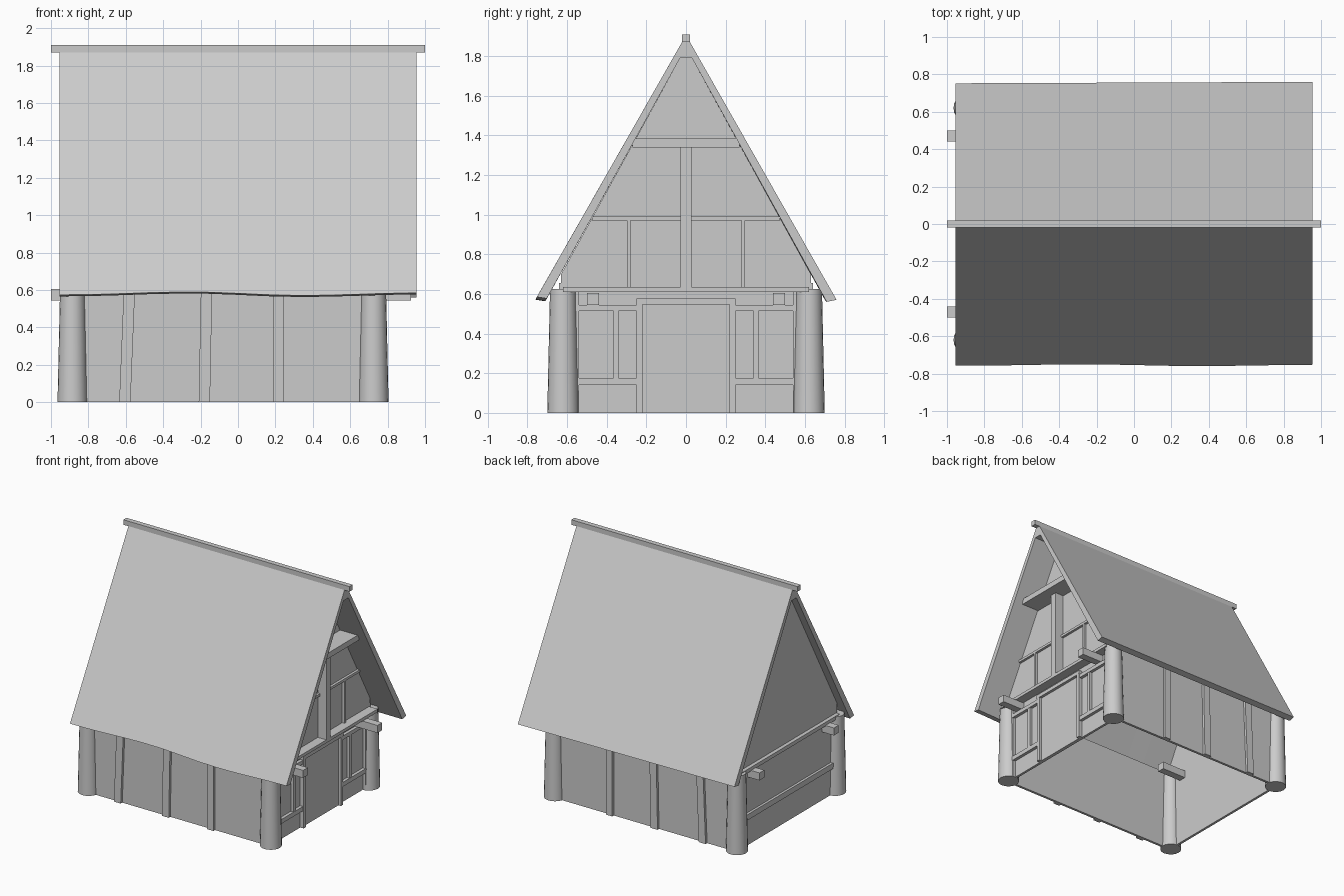
import bpy, bmesh, math

if "Cube" in bpy.data.objects:
    bpy.data.objects.remove(bpy.data.objects["Cube"])


def add_mesh(name, bm):
    bmesh.ops.recalc_face_normals(bm, faces=bm.faces)
    me = bpy.data.meshes.new(name)
    bm.to_mesh(me)
    bm.free()
    ob = bpy.data.objects.new(name, me)
    bpy.context.collection.objects.link(ob)
    return ob


def loft(name, rings):
    """Closed solid through a list of equal-length vertex rings."""
    bm = bmesh.new()
    rows = [[bm.verts.new(p) for p in r] for r in rings]
    n = len(rows[0])
    for a, b in zip(rows, rows[1:]):
        for i in range(n):
            j = (i + 1) % n
            bm.faces.new((a[i], a[j], b[j], b[i]))
    bm.faces.new(rows[0])
    bm.faces.new(rows[-1])
    return add_mesh(name, bm)


def box(name, x, y, z, lean=0.0):
    """Box from min/max pairs; lean shifts the top along x."""
    rings = []
    for zz, d in ((z[0], 0), (z[1], lean)):
        rings.append([(x[0] + d, y[0], zz), (x[1] + d, y[0], zz),
                      (x[1] + d, y[1], zz), (x[0] + d, y[1], zz)])
    return loft(name, rings)


def pair(name, x, y, z, lean=0.0):
    """Two boxes mirrored across y = 0."""
    box(name + "_left", x, (-y[1], -y[0]), z, lean)
    box(name + "_right", x, y, z, lean)


# thatched roof: one chevron section swept along x with a gently wavy eave
rings = []
for i in range(13):
    x = -0.955 + 1.91 * i / 12
    w = 0.011 * math.sin(-4.6 * x + 0.2) * (1 - 0.5 * abs(x))
    v = 0.008 * (1 - x) * 0.5
    rings.append([(x, -0.755 + w * .5, 0.58 + w), (x, -0.012, 1.885), (x, 0.012, 1.885),
                  (x, 0.76 - v, 0.57 + v), (x, 0.71 - v, 0.56 + v),
                  (x, 0.03, 1.79), (x, -0.03, 1.79), (x, -0.705 + w * .5, 0.572 + w)])
loft("roof", rings)
box("ridge_beam", (-1.0, 1.0), (-0.02, 0.02), (1.87, 1.91))

# round tapered corner posts
for xn, px in (("back", -0.885), ("front", 0.725)):
    for yn, py in (("left", -0.62), ("right", 0.62)):
        rings = []
        for z, r in ((0, 0.08), (0.625, 0.066)):
            rings.append([(px + r * math.cos(a), py + r * math.sin(a), z)
                          for a in [k * math.tau / 20 for k in range(20)]])
        ob = loft(f"{xn}_{yn}_post", rings)
        bpy.context.view_layer.objects.active = ob
        ob.select_set(True)
        bpy.ops.object.shade_smooth_by_angle(angle=math.radians(35))
        ob.select_set(False)

# long walls with three battens each
pair("side_wall", (-0.885, 0.725), (0.62, 0.64), (0, 0.655))
for i, (a, b, lean) in enumerate(((-0.635, -0.575, 0.025), (-0.21, -0.15, 0.012),
                                  (0.19, 0.245, 0.0))):
    pair(f"side_batten_{i}", (a, b), (0.635, 0.66), (0, 0.62), lean)

# gable walls
gable = [(-0.63, 0), (0.63, 0), (0.63, 0.7), (0.03, 1.79), (-0.03, 1.79), (-0.63, 0.7)]
for name, x0, x1 in (("front_gable_wall", 0.705, 0.725), ("back_gable_wall", -0.895, -0.875)):
    loft(name, [[(x, y, z) for y, z in gable] for x in (x0, x1)])

# beam stubs poking through both gables
pair("front_beam_end", (0.60, 0.925), (0.44, 0.50), (0.545, 0.605))
pair("back_beam_end", (-1.0, -0.66), (0.44, 0.50), (0.545, 0.605))

# back gable rails
box("back_plate", (-0.925, -0.885), (-0.62, 0.62), (0.60, 0.63))
box("back_rail", (-0.915, -0.885), (-0.58, 0.58), (0.215, 0.26))

# front gable timber frame
box("front_plate", (0.715, 0.80), (-0.62, 0.62), (0.61, 0.635))
box("collar_beam", (0.70, 0.88), (-0.27, 0.27), (1.34, 1.385))
box("king_post", (0.715, 0.80), (-0.027, 0.027), (0.63, 1.345))
box("gable_rail", (0.715, 0.745), (-0.475, 0.475), (0.97, 0.99))
pair("gable_stud", (0.715, 0.745), (0.28, 0.297), (0.63, 0.975))

# front door with frame
box("door", (0.715, 0.733), (-0.22, 0.22), (0, 0.55))
pair("door_jamb", (0.715, 0.755), (0.22, 0.25), (0, 0.575))
box("door_lintel", (0.715, 0.756), (-0.25, 0.25), (0.548, 0.578))

# front wall rails and studs beside the door
pair("sill_rail", (0.715, 0.75), (0.25, 0.56), (0.14, 0.175))
pair("head_rail", (0.715, 0.75), (0.25, 0.56), (0.515, 0.545))
pair("window_stud", (0.715, 0.748), (0.34, 0.367), (0.175, 0.515))
pair("corner_stud", (0.715, 0.748), (0.54, 0.57), (0, 0.61))
